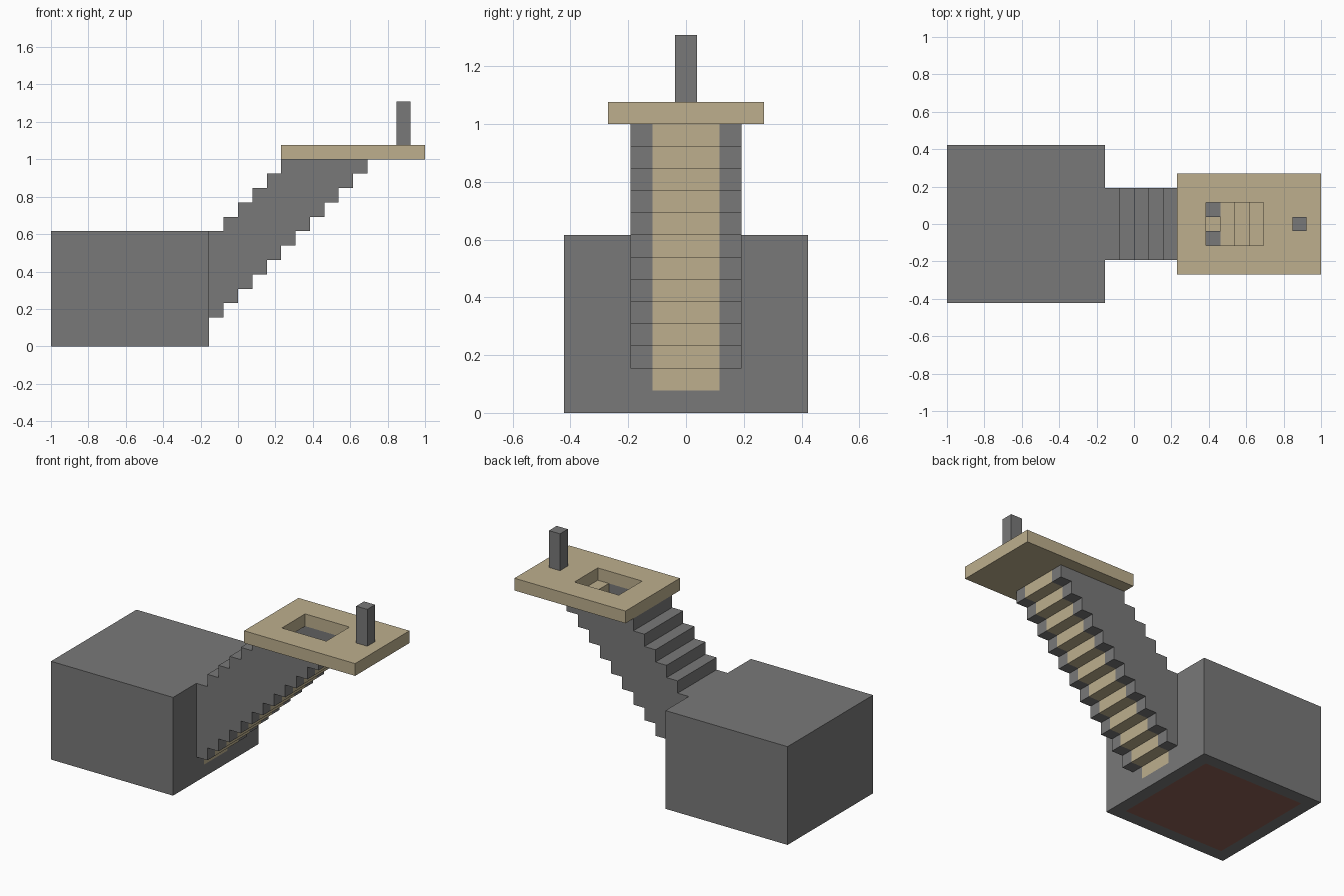
import bpy
import bmesh
from math import radians

default = bpy.data.objects.get("Cube")
if default:
    bpy.data.objects.remove(default, do_unlink=True)

U = 2 / 26  # edge of one building block


def material(name, rgb):
    m = bpy.data.materials.new(name)
    m.use_nodes = True
    m.diffuse_color = (*rgb, 1)
    bsdf = next(n for n in m.node_tree.nodes if n.type == 'BSDF_PRINCIPLED')
    bsdf.inputs["Base Color"].default_value = (*rgb, 1)
    return m


STONE, SAND, EARTH = range(3)
MATERIALS = [material("stone grey", (0.19, 0.19, 0.19)),
             material("sand tan", (0.51, 0.43, 0.27)),
             material("earth brown", (0.27, 0.12, 0.09))]


def fill(cells, xs, ys, zs, colour):
    """Fill a range of blocks; a colour of None digs them out."""
    for x in range(*xs):
        for y in range(*ys):
            for z in range(*zs):
                if colour is None:
                    cells.pop((x, y, z), None)
                else:
                    cells[x, y, z] = colour


def build(name, cells):
    """Skin the exposed sides of the blocks and merge them into flat faces."""
    bm = bmesh.new()
    corners = {}

    def corner(p):
        if p not in corners:
            corners[p] = bm.verts.new((p[0] * U - 1, (p[1] - 0.5) * U, p[2] * U))
        return corners[p]

    for cell, colour in cells.items():
        for axis in range(3):
            b, c = (axis + 1) % 3, (axis + 2) % 3
            for side in (0, 1):
                neighbour = list(cell)
                neighbour[axis] += 2 * side - 1
                if tuple(neighbour) in cells:
                    continue
                loop = []
                for db, dc in ((0, 0), (1, 0), (1, 1), (0, 1)):
                    p = list(cell)
                    p[axis] += side
                    p[b] += db
                    p[c] += dc
                    loop.append(corner(tuple(p)))
                face = bm.faces.new(loop if side else loop[::-1])
                face.material_index = colour
    bmesh.ops.dissolve_limit(bm, angle_limit=radians(1), verts=bm.verts[:],
                             edges=bm.edges[:], delimit={'MATERIAL'})
    mesh = bpy.data.meshes.new(name)
    bm.to_mesh(mesh)
    bm.free()
    for m in MATERIALS:
        mesh.materials.append(m)
    obj = bpy.data.objects.new(name, mesh)
    bpy.context.scene.collection.objects.link(obj)
    return obj


# Hollow cellar room with an earth floor and a doorway to the stairs
room = {}
fill(room, (0, 11), (-5, 6), (0, 8), STONE)
fill(room, (1, 10), (-4, 5), (1, 7), None)
fill(room, (1, 10), (-4, 5), (0, 1), EARTH)
fill(room, (10, 11), (-1, 2), (2, 6), None)
fill(room, (10, 11), (-1, 2), (1, 2), SAND)
build("cellar_room", room)

# Stepped tunnel: stone walls and ceiling around sand steps
stairs = {}
for n in range(11):
    column = (11 + n, 12 + n)
    floor, top = 2 + n, min(8 + n, 13)
    fill(stairs, column, (-2, 3), (floor, top), STONE)
    ceiling = 7 + n if n < 6 else 13
    fill(stairs, column, (-1, 2), (floor + 1, ceiling), None)
    fill(stairs, column, (-1, 2), (floor, floor + 1), SAND)

# Pair of stone blocks beside the step under the opening
for y in (-1, 1):
    fill(stairs, (18, 19), (y, y + 1), (10, 11), STONE)
build("stair_tunnel", stairs)

# Ground slab with the stair opening
slab = {}
fill(slab, (16, 26), (-3, 4), (13, 14), SAND)
fill(slab, (18, 22), (-1, 2), (13, 14), None)
build("ground_slab", slab)

# Marker post
post = {}
fill(post, (24, 25), (0, 1), (14, 17), STONE)
build("marker_post", post)
